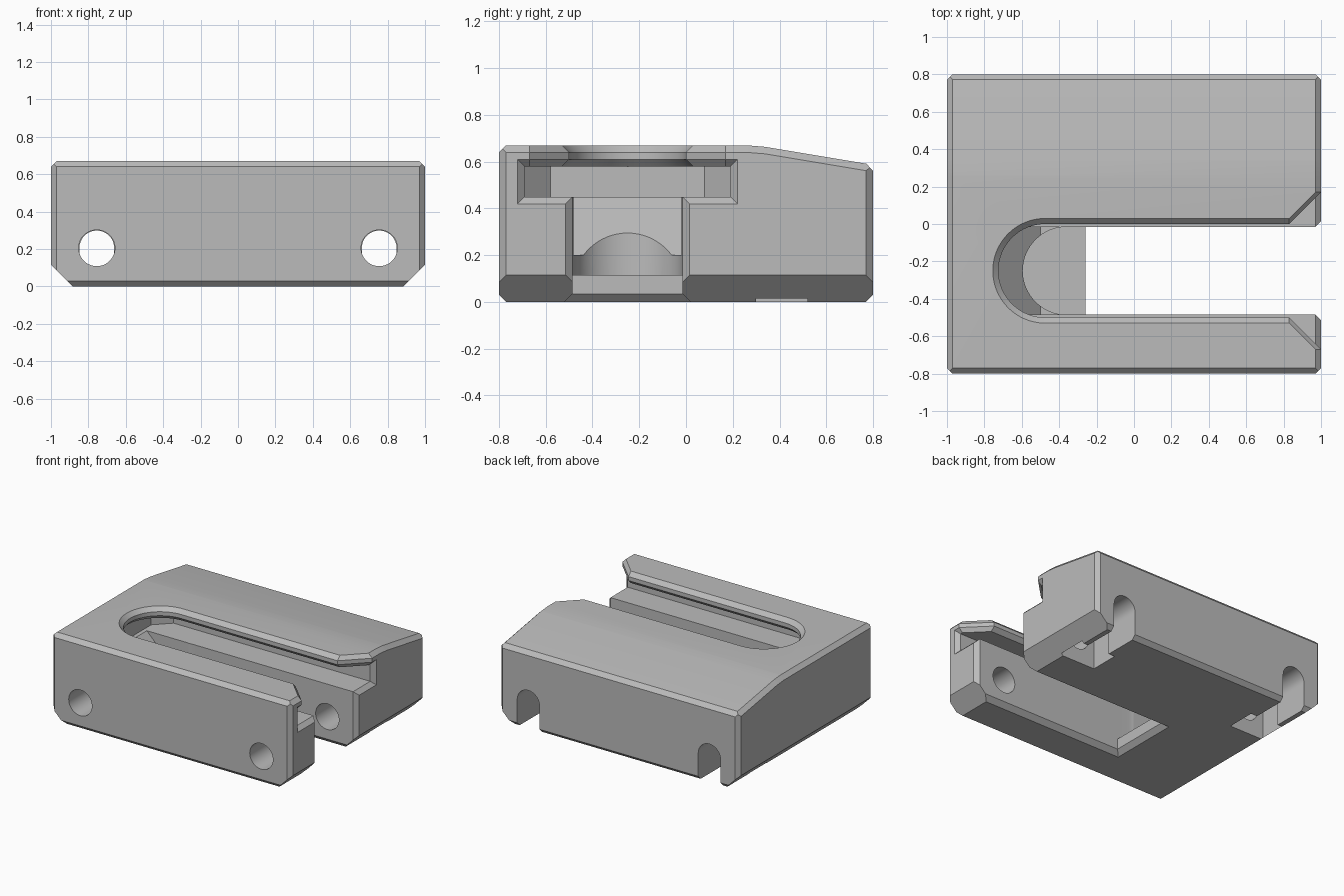
import bpy, bmesh, math
from mathutils import Vector

cube = bpy.data.objects.get("Cube")
if cube:
    bpy.data.objects.remove(cube, do_unlink=True)

grey = bpy.data.materials.new("mid grey")
grey.use_nodes = True
grey.diffuse_color = (0.5, 0.5, 0.5, 1)
grey.node_tree.nodes["Principled BSDF"].inputs["Base Color"].default_value = (0.5, 0.5, 0.5, 1)

MID = -0.25      # centre line of the slot in y
C = 0.03         # edge chamfer


def finish(name, bm):
    bmesh.ops.recalc_face_normals(bm, faces=bm.faces)
    mesh = bpy.data.meshes.new(name)
    bm.to_mesh(mesh)
    bm.free()
    mesh.materials.append(grey)
    ob = bpy.data.objects.new(name, mesh)
    bpy.context.scene.collection.objects.link(ob)
    return ob


def loft(name, rings):
    """Closed solid through rings of equal point count."""
    bm = bmesh.new()
    loops = [[bm.verts.new(p) for p in ring] for ring in rings]
    n = len(loops[0])
    for a, b in zip(loops, loops[1:]):
        for i in range(n):
            j = (i + 1) % n
            bm.faces.new((a[i], a[j], b[j], b[i]))
    bm.faces.new(loops[0])
    bm.faces.new(loops[-1])
    return finish(name, bm)


def plan(points, z):
    return [(x, y + MID, z) for x, y in points]


def section(x, half, z0, z1):
    return [(x, MID - half, z0), (x, MID + half, z0), (x, MID + half, z1), (x, MID - half, z1)]


def along_y(name, profile, y0, y1):
    return loft(name, [[(x, y, z) for x, z in profile] for y in (y0, y1)])


def arc(cx, cy, r, start, end, steps):
    angles = [math.radians(start + (end - start) * i / steps) for i in range(steps + 1)]
    return [(cx + r * math.cos(a), cy + r * math.sin(a)) for a in angles]


# Body: a box trimmed by planes for the sloped top and every chamfer
bm = bmesh.new()
bmesh.ops.create_cube(bm, size=1)
for v in bm.verts:
    v.co = Vector((v.co.x * 2, v.co.y * 1.6, (v.co.z + 0.5) * 0.67))


def trim(point, normal):
    geom = bm.verts[:] + bm.edges[:] + bm.faces[:]
    bmesh.ops.bisect_plane(bm, geom=geom, plane_co=point, plane_no=normal, clear_outer=True)
    bmesh.ops.holes_fill(bm, edges=[e for e in bm.edges if e.is_boundary], sides=0)


trim((0, 0.26, 0.67), (0, 0.083, 1))
trim((0, 0.3, 0.67), (0, 0.167, 1))
trim((0, 0.8, 0.56), (0, 1, 0.9))
trim((0, -0.8, 0.67 - C), (0, -1, 1))
for side in (-1, 1):
    trim((side, 0, 0.115), (side, 0, -1))
    trim((side, 0, 0.67 - C), (side, 0, 1))
    trim((side, 0.26, 0.67 - C), (side, 0.083, 1))
    trim((side, 0.3, 0.67 - C), (side, 0.167, 1))
    trim((0, side * 0.8, C), (0, side, -1))
    for end in (-1, 1):
        trim((side, end * (0.8 - C), 0), (side, end, 0))
body = finish("mount_body", bm)

cutters = []


# Upper slot with rounded end, flared mouth and chamfered rims
def slot_outline(r):
    half = arc(-0.475, 0, r, 180, 90, 16) + [(0.83, r), (1.1, r + 0.27)]
    return half + [(x, -y) for x, y in reversed(half[1:])]


cutters.append(loft("upper_slot", [plan(slot_outline(r), z) for z, r in
               ((0.55, 0.28), (0.58, 0.28), (0.61, 0.25), (0.64, 0.25), (0.68, 0.29))]))

# Wide head channel with clipped inner corners and a chamfered mouth
head = [(1.1, 0.44), (-0.67, 0.44), (-0.78, 0.33), (-0.78, -0.33), (-0.67, -0.44), (1.1, -0.44)]
cutters.append(loft("head_channel", [plan(head, z) for z in (0.45, 0.58)]))
cutters.append(loft("head_mouth", [section(1 - C, 0.44, 0.45, 0.58),
                                   section(1 + C, 0.50, 0.39, 0.64)]))

# Lower slot, open below, with chamfered mouth and underside rim
cutters.append(loft("lower_slot", [section(x, 0.235, -0.1, 0.46) for x in (-0.26, 1.1)]))
cutters.append(loft("lower_mouth", [section(1 - C, 0.235, -0.1, 0.45),
                                    section(1 + C, 0.295, -0.1, 0.45)]))


def rim(grow, z):
    x, h = -0.26 - grow, 0.235 + grow
    return plan([(x, -h), (1.2, -h), (1.2, h), (x, h)], z)


cutters.append(loft("lower_rim", [rim(0, 0.035), rim(0.07, -0.035)]))

# Round-ended pocket above the floor, and the ramp behind it
pocket = arc(-0.36, 0, 0.235, 90, 270, 32) + [(-0.2, -0.235), (-0.2, 0.235)]
cutters.append(loft("pocket", [plan(pocket, z) for z in (0.115, 0.46)]))
cutters.append(along_y("ramp", [(-0.76, 0.46), (-0.5, 0.2), (-0.4, 0.2), (-0.4, 0.46)],
                       MID - 0.235, MID + 0.235))

# Cross holes, nut traps and open-bottomed rear slots
for side in (-1, 1):
    x, z = side * 0.755, 0.205
    cutters.append(along_y("cross_hole", arc(x, z, 0.097, 0, 352.5, 47), -0.9, 0.4))
    keyhole = arc(x, z, 0.093, 0, 180, 24) + [(x - 0.093, -0.1), (x + 0.093, -0.1)]
    cutters.append(along_y("rear_slot", keyhole, 0.35, 0.9))
    nut = [(x - 0.145, -0.1), (x + 0.145, -0.1), (x + 0.145, z + 0.084),
           (x, z + 0.167), (x - 0.145, z + 0.084)]
    cutters.append(along_y("nut_trap", nut, 0.3, 0.52))

# Carve the body and drop the cutters
for c in cutters:
    c.hide_render = True
    mod = body.modifiers.new(c.name, "BOOLEAN")
    mod.operation = "DIFFERENCE"
    mod.solver = "EXACT"
    mod.object = c
bpy.context.view_layer.update()
carved = bpy.data.meshes.new_from_object(body.evaluated_get(bpy.context.evaluated_depsgraph_get()))
body.modifiers.clear()
body.data = carved
for c in cutters:
    bpy.data.objects.remove(c, do_unlink=True)

bpy.ops.object.select_all(action="DESELECT")
body.select_set(True)
bpy.context.view_layer.objects.active = body
bpy.ops.object.shade_smooth_by_angle(angle=math.radians(20))
